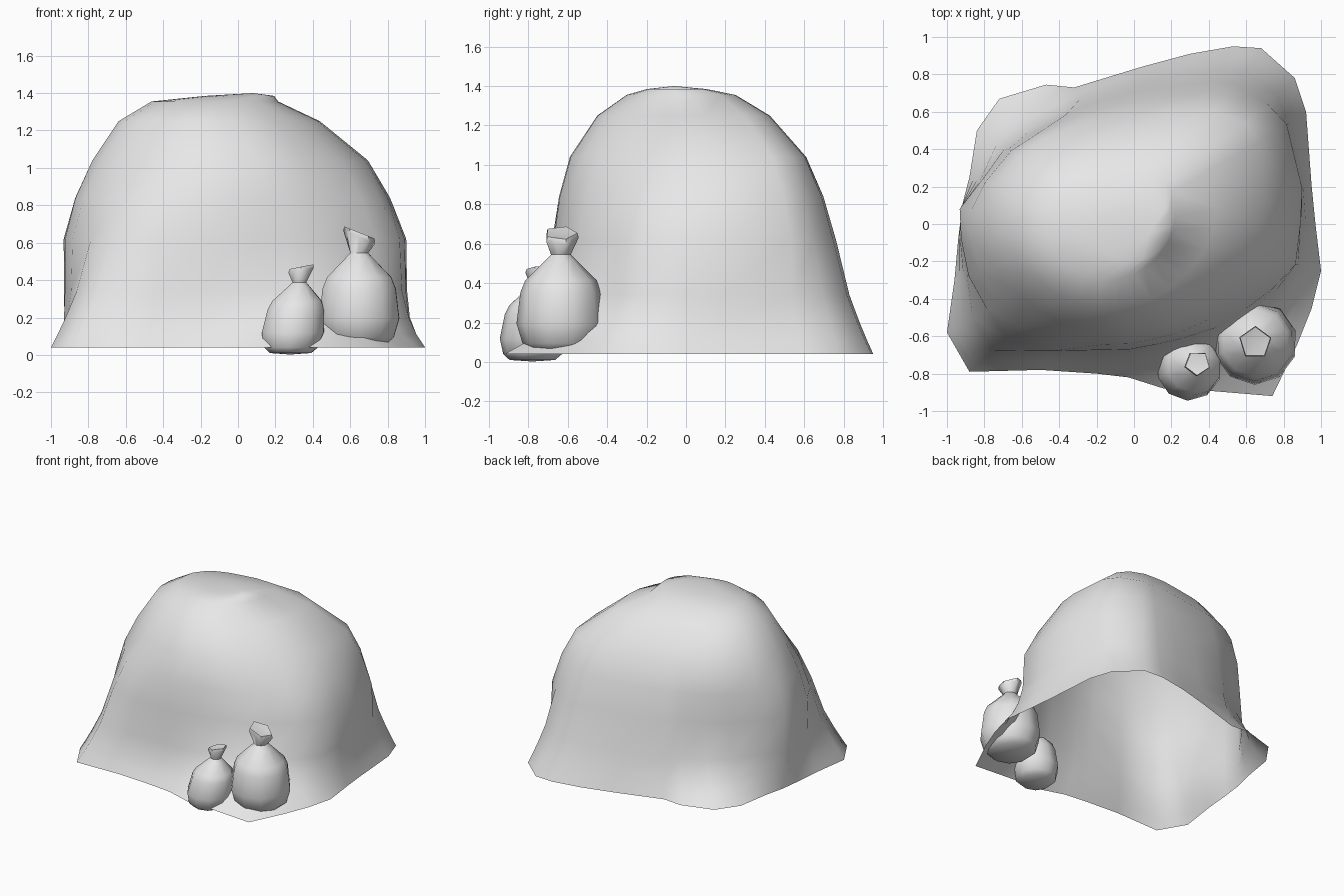
import bpy, bmesh, math

cube = bpy.data.objects.get("Cube")
if cube:
    bpy.data.objects.remove(cube, do_unlink=True)

grey = bpy.data.materials.new("plain grey")
grey.use_nodes = True
colour = (0.8, 0.8, 0.8, 1)
grey.diffuse_color = colour
grey.node_tree.nodes["Principled BSDF"].inputs["Base Color"].default_value = colour


def loft(name, rings, start=None, end=None, angle=80):
    """Skin a stack of closed rings, with optional fan points at both ends."""
    bm = bmesh.new()
    rows = [[bm.verts.new(p) for p in ring] for ring in rings]
    n = len(rows[0])
    for low, high in zip(rows, rows[1:]):
        for i in range(n):
            j = (i + 1) % n
            bm.faces.new((low[i], low[j], high[j], high[i]))
    for row, tip, flip in ((rows[0], start, True), (rows[-1], end, False)):
        if tip:
            centre = bm.verts.new(tip)
            for i in range(n):
                tri = (row[i], row[(i + 1) % n], centre)
                bm.faces.new(tri[::-1] if flip else tri)
    mesh = bpy.data.meshes.new(name)
    bm.to_mesh(mesh)
    bm.free()
    mesh.materials.append(grey)
    obj = bpy.data.objects.new(name, mesh)
    bpy.context.collection.objects.link(obj)
    bpy.ops.object.select_all(action="DESELECT")
    obj.select_set(True)
    bpy.context.view_layer.objects.active = obj
    bpy.ops.object.shade_smooth_by_angle(angle=math.radians(angle))
    return obj


def radius_at(outline, a):
    """Distance from the origin to a closed outline in direction a."""
    dx, dy = math.cos(a), math.sin(a)
    best = 0
    for (x1, y1), (x2, y2) in zip(outline, outline[1:] + outline[:1]):
        ex, ey = x2 - x1, y2 - y1
        det = dx * ey - dy * ex
        if abs(det) < 1e-9:
            continue
        r = (x1 * ey - y1 * ex) / det
        t = (x1 * dy - y1 * dx) / det
        if -1e-6 <= t <= 1 + 1e-6:
            best = max(best, r)
    return best


# Draped cover: loose hem on the floor, upright walls, rounded flat-topped crown
hem = [(1, -.25), (.97, 0), (.95, .2), (.92, .6), (.86, .78), (.68, .94), (.53, .95),
       (.3, .91), (.04, .84), (-.32, .73), (-.47, .745), (-.72, .67), (-.84, .5),
       (-.88, .25), (-.92, .08), (-.94, -.08), (-.96, -.3), (-1, -.58), (-.88, -.79),
       (-.5, -.78), (-.2, -.8), (-.03, -.82), (.16, -.88), (.38, -.89), (.74, -.92),
       (.87, -.65), (.95, -.45)]
waist = [(.89, 0), (.9, .2), (.87, .4), (.79, .6), (.65, .68), (.5, .77), (0, .71),
         (-.3, .62), (-.6, .45), (-.77, .33), (-.83, .2), (-.93, .1), (-.94, 0),
         (-.88, -.3), (-.79, -.42), (-.77, -.58), (-.5, -.68), (0, -.67), (.4, -.58),
         (.65, -.42), (.86, -.25)]
shoulder = [(.68, 0), (.7, .2), (.68, .42), (.62, .52), (.5, .6), (.2, .61), (-.2, .55),
            (-.45, .48), (-.63, .36), (-.75, .2), (-.79, -.02), (-.74, -.22), (-.6, -.4),
            (-.4, -.53), (-.1, -.6), (.2, -.54), (.42, -.4), (.6, -.2)]
angles = [math.atan2(y, x) for x, y in hem]
WAIST_Z, HEM_Z = .62, .04


def flare_ring(z):
    """The back and the front left corner slope evenly; elsewhere the hem curls out low."""
    t = (WAIST_Z - z) / (WAIST_Z - HEM_Z)
    ring = []
    for (x, y), a in zip(hem, angles):
        even = (y > .7 and x > -.4) or (x < -.85 and y < -.5)
        amount = t ** (1.4 if even else 3.2)
        r = radius_at(waist, a) * (1 - amount) + math.hypot(x, y) * amount
        ring.append((r * math.cos(a), r * math.sin(a), z))
    return ring


def crown_ring(z, blend, scale, shift_x, shift_y):
    ring = []
    for a in angles:
        r = scale * (radius_at(waist, a) * (1 - blend) + radius_at(shoulder, a) * blend)
        ring.append((r * math.cos(a) + shift_x, r * math.sin(a) + shift_y, z))
    return ring


rings = [flare_ring(z) for z in (HEM_Z, .11, .2, .34, WAIST_Z)]
for level in ((.84, .5, 1.02, 0, 0), (1.04, 1, 1, 0, 0), (1.25, 1, .73, -.07, -.02),
              (1.355, 1, .46, -.105, -.03), (1.385, 1, .25, .02, -.05)):
    rings.append(crown_ring(*level))
loft("draped_cover", rings, end=(.08, -.06, 1.4))

# Tied sacks: round belly, pinched neck and a slanted five-sided mouth
SACK = [(0, .15), (.04, .195), (.14, .225), (.3, .205), (.36, .18), (.46, .08), (.49, .05)]
MOUTH = [(.575, .09), (.6, .085)]


def sack(name, x, y, z, size, lean_x, lean_y, slant, turn):
    def place(px, py, h):
        return (x + size * px + lean_x * h, y + size * py + lean_y * h, z + size * h)

    rows = []
    for h, r in SACK + MOUTH:
        row = []
        for k in range(10):
            a = turn + k * math.tau / 10
            is_mouth = h > .5
            rr = r * (math.cos(math.pi / 5) if is_mouth and k % 2 else 1)
            px, py = rr * math.cos(a), rr * math.sin(a)
            row.append(place(px, py, h + (slant * px if is_mouth else 0)))
        rows.append(row)
    return loft(name, rows, place(0, 0, -.01), place(0, 0, .59), angle=60)


sack("large_sack", .648, -.635, .055, 1, 0, 0, -.4, .3)
sack("small_sack", .28, -.78, .01, .77, .1, .06, .2, .9)
